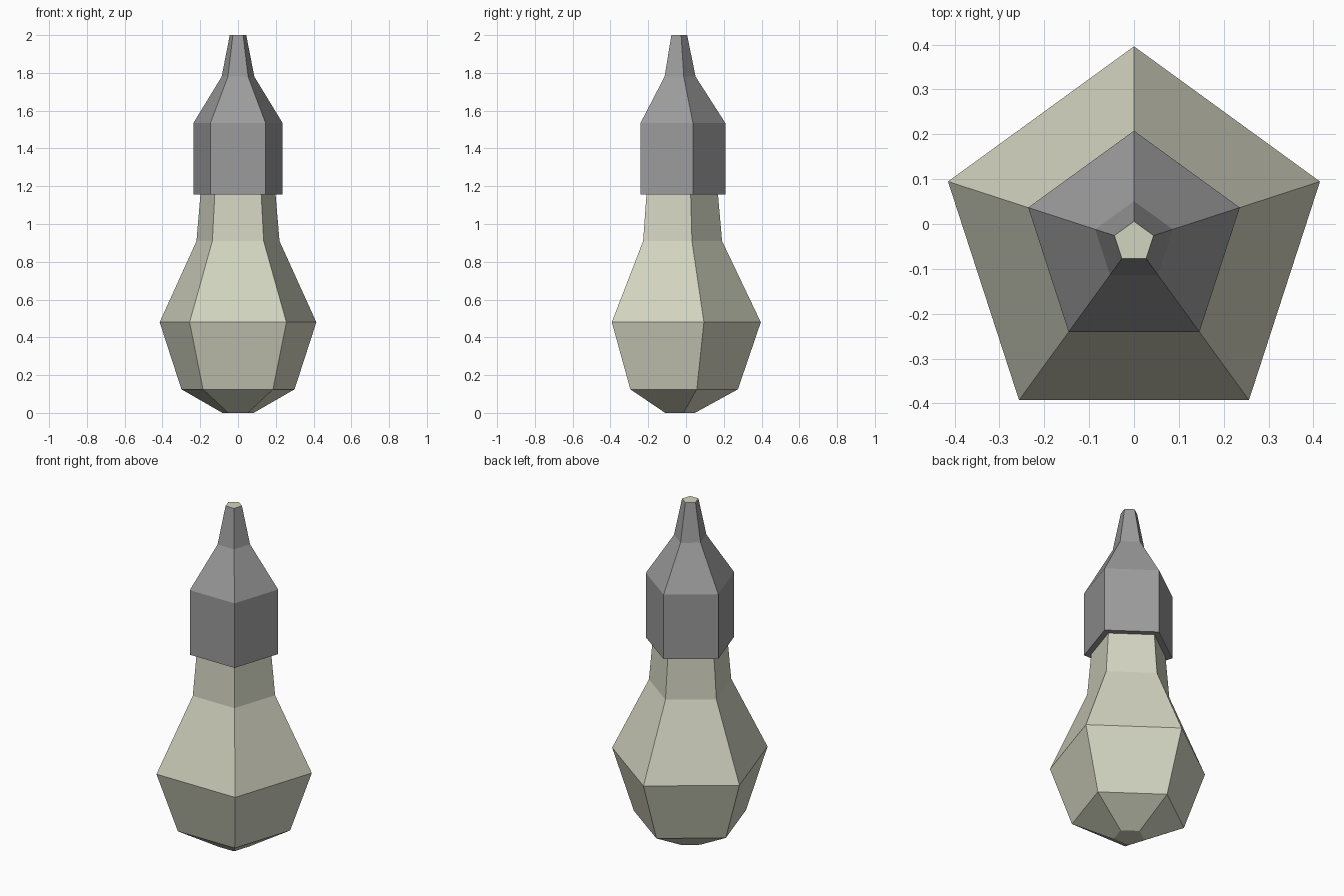
import bpy, bmesh, math

if "Cube" in bpy.data.objects:
    bpy.data.objects.remove(bpy.data.objects["Cube"])

SIDES = 5
CENTRE_Y = -0.04   # puts the pentagon's bounding box on y = 0


def material(name, rgb):
    m = bpy.data.materials.new(name)
    m.diffuse_color = (*rgb, 1)
    m.use_nodes = True
    m.node_tree.nodes["Principled BSDF"].inputs["Base Color"].default_value = m.diffuse_color
    return m


def lathe(name, profile, mats):
    """Flat-faced five-sided turned solid from (radius, height) pairs."""
    bm = bmesh.new()
    rings = []
    for r, z in profile:
        angles = [math.pi / 2 + 2 * math.pi * i / SIDES for i in range(SIDES)]
        rings.append([bm.verts.new((r * math.cos(a), CENTRE_Y + r * math.sin(a), z))
                      for a in angles])
    for low, high in zip(rings, rings[1:]):
        for i in range(SIDES):
            j = (i + 1) % SIDES
            bm.faces.new((low[i], low[j], high[j], high[i]))
    bm.faces.new(rings[0][::-1])
    top = bm.faces.new(rings[-1])
    top.material_index = len(mats) - 1   # end face takes the last colour
    mesh = bpy.data.meshes.new(name)
    bm.to_mesh(mesh)
    bm.free()
    for m in mats:
        mesh.materials.append(m)
    ob = bpy.data.objects.new(name, mesh)
    bpy.context.collection.objects.link(ob)
    return ob


cream = material("cream", (0.65, 0.66, 0.53))
grey = material("grey", (0.33, 0.33, 0.33))

# Bulb-shaped body with a neck that ends just inside the cap
lathe("bottle_body", [(0.087, 0), (0.315, 0.125), (0.436, 0.48),
                      (0.231, 0.91), (0.208, 1.17)], [cream])

# Cap tapering to a nozzle, with a cream end face
lathe("nozzle_cap", [(0.248, 1.155), (0.248, 1.535), (0.091, 1.78),
                     (0.046, 2.0)], [grey, cream])
